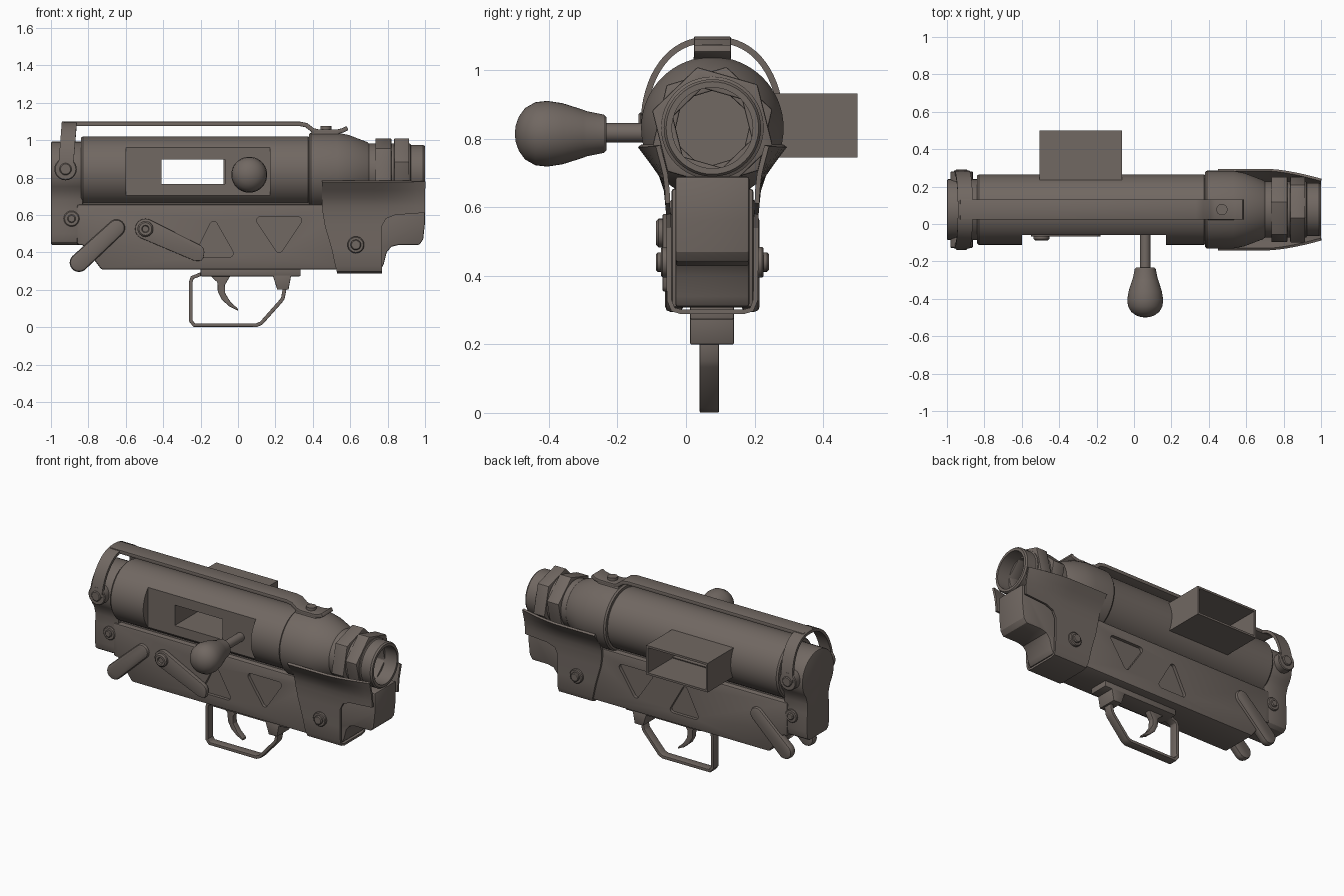
import bpy, bmesh, math
from mathutils import Vector
from mathutils.geometry import convex_hull_2d

if "Cube" in bpy.data.objects:
    bpy.data.objects.remove(bpy.data.objects["Cube"])

CY, CZ = 0.077, 0.832          # axis of the main tube
METAL = bpy.data.materials.new('dark_metal')
METAL.diffuse_color = (.165, .138, .122, 1)
METAL.use_nodes = True
METAL.node_tree.nodes["Principled BSDF"].inputs["Base Color"].default_value = METAL.diffuse_color


def smooth_shade(ob, angle=25):
    bpy.ops.object.select_all(action='DESELECT')
    ob.select_set(True)
    bpy.context.view_layer.objects.active = ob
    bpy.ops.object.shade_smooth_by_angle(angle=math.radians(angle))


def make(name, verts, faces, bevel=0, solid=0):
    bm = bmesh.new()
    vs = [bm.verts.new(v) for v in verts]
    for f in faces:
        bm.faces.new([vs[i] for i in f])
    bmesh.ops.remove_doubles(bm, verts=bm.verts, dist=1e-5)
    bmesh.ops.recalc_face_normals(bm, faces=bm.faces)
    me = bpy.data.meshes.new(name)
    bm.to_mesh(me)
    bm.free()
    me.materials.append(METAL)
    ob = bpy.data.objects.new(name, me)
    bpy.context.collection.objects.link(ob)
    bpy.context.view_layer.objects.active = ob
    if solid:
        m = ob.modifiers.new('thickness', 'SOLIDIFY')
        m.thickness, m.offset = solid, 0
        bpy.ops.object.modifier_apply(modifier=m.name)
    if bevel:
        m = ob.modifiers.new('bevel', 'BEVEL')
        m.width, m.segments, m.limit_method = bevel, 2, 'ANGLE'
        m.angle_limit = math.radians(40)
        bpy.ops.object.modifier_apply(modifier=m.name)
    smooth_shade(ob)
    return ob


def extrude(name, a, b, **kw):
    n = len(a)
    faces = [(i, (i + 1) % n, n + (i + 1) % n, n + i) for i in range(n)]
    return make(name, a + b, faces + [tuple(range(n)), tuple(range(n, 2 * n))], **kw)


def prism(name, pts, y0, y1, **kw):
    return extrude(name, [(x, y0, z) for x, z in pts], [(x, y1, z) for x, z in pts], **kw)


def box(name, x0, x1, y0, y1, z0, z1, **kw):
    return prism(name, [(x0, z0), (x1, z0), (x1, z1), (x0, z1)], y0, y1, **kw)


def lathe(name, prof, n=48, at=None, turn=0, **kw):
    """Spin (along, radius) points about the tube axis, or about y through at=(x, z)."""
    verts, faces, k = [], [], len(prof)
    for i in range(n):
        a = turn + 2 * math.pi * i / n
        for t, r in prof:
            c, s = r * math.cos(a), r * math.sin(a)
            verts.append((at[0] + c, t, at[1] + s) if at else (t, CY + c, CZ + s))
        for j in range(k - 1 if prof[0][1] == 0 else k):
            m, j2 = (i + 1) % n, (j + 1) % k
            faces.append((i * k + j, i * k + j2, m * k + j2, m * k + j))
    return make(name, verts, faces, **kw)


def sheet(name, rows, thick, **kw):
    k = len(rows[0])
    faces = [(i * k + j, i * k + j + 1, (i + 1) * k + j + 1, (i + 1) * k + j)
             for i in range(len(rows) - 1) for j in range(k - 1)]
    return make(name, [v for r in rows for v in r], faces, solid=thick, **kw)


def strip(name, path, half, thick, y=CY, **kw):
    return sheet(name, [[(x, y - half, z), (x, y + half, z)] for x, z in path], thick, **kw)


def disks(*ds):
    """Outline stretched round several discs (x, z, r)."""
    pts = [Vector((x + r * math.cos(a * math.pi / 12), z + r * math.sin(a * math.pi / 12)))
           for x, z, r in ds for a in range(24)]
    return [tuple(pts[i]) for i in convex_hull_2d(pts)]


def cut(ob, cutter):
    m = ob.modifiers.new('cut', 'BOOLEAN')
    m.operation, m.solver, m.object = 'DIFFERENCE', 'EXACT', cutter
    bpy.context.view_layer.objects.active = ob
    bpy.ops.object.modifier_apply(modifier=m.name)
    bpy.data.objects.remove(cutter)
    smooth_shade(ob)


# main tube with flat side panel and through window
tube = lathe('main_tube', [(-.84, 0), (-.84, .18), (-.83, .188), (.375, .188), (.385, .18), (.385, 0)], 64)
cut(tube, box('panel_cutter', -.6, .17, -.3, -.06, .5, 1.1))
cut(tube, box('window_cutter', -.41, -.07, -.3, .5, .765, .897))

# side feed port, open outwards
port = box('feed_port', -.505, -.065, .15, .5, .745, .933)
cut(port, box('port_cutter', -.492, -.078, .25, .6, .758, .92))
cut(port, box('port_window_cutter', -.41, -.078, 0, .6, .765, .897))

# front sleeve, thread rings, hex nuts and muzzle collar
lathe('front_sleeve', [(.38, 0), (.38, .2), (.39, .208), (.53, .208), (.59, .196), (.69, .158), (.7, .15), (.7, 0)], 64)
lathe('muzzle_collar', [(.69, .118), (.69, .15), (.92, .15), (.925, .142), (.99, .142), (1, .135), (1, .118)], 48)
for i, (x0, x1) in enumerate([(.735, .82), (.835, .915)]):
    lathe('hex_nut_%d' % (i + 1), [(x0, .12), (x0, .183), (x1, .183), (x1, .12)], 6,
          turn=math.radians(17 + 27 * i), bevel=.005)

# rear cap, keyhole cross-section
arc = [(.163 * math.cos(math.radians(a)), CZ + .16 * math.sin(math.radians(a))) for a in range(-40, 91, 10)]
half = [(.085, .44), (.108, .455), (.115, .5), (.112, .62), (.11, .68)] + arc
outline = half + [(-y, z) for y, z in reversed(half[:-1])]
extrude('rear_cap', [(-1, CY + y, z) for y, z in outline], [(-.83, CY + y, z) for y, z in outline], bevel=.008)

# lower receiver with triangular pockets on both sides
body = prism('lower_receiver', [(-.86, .655), (-.86, .44), (-.83, .44), (-.73, .308), (.6, .308), (.6, .655)],
             CY - .12, CY + .12, bevel=.01)
for s in (-1, 1):
    for tri in ([(-.13, .545, .02), (-.205, .395, .02), (-.045, .395, .02)],
                [(.22, .42, .02), (.12, .57, .02), (.32, .57, .02)]):
        cut(body, prism('pocket_cutter', disks(*tri), CY + s * .1, CY + s * .2))
box('receiver_neck', -.85, .7, CY - .085, CY + .085, .6, .72)

# front block inside the cover plate
prism('front_block', [(.46, .69), (.46, .31), (.765, .31), (.78, .34), (.795, .4), (.82, .43), (.86, .44),
                      (.97, .44), (.99, .47), (1, .56), (1, .69)], CY - .108, CY + .108, bevel=.008)

# U-shaped cover plate flaring out round the front of the tube
side = [(.09, .295, .53, .77), (.115, .302, .528, .77), (.126, .33, .52, .77), (.127, .42, .5, .77),
        (.127, .54, .465, .77), (.128, .58, .458, .79), (.13, .60, .455, .84), (.131, .612, .453, 1),
        (.135, .65, .45, 1), (.15, .695, .45, 1), (.178, .735, .45, 1), (.212, .78, .45, 1)]
rows = []
for s, part in ((-1, side[::-1]), (1, side)):
    for h, z, xa, xb in part:
        row = []
        for j in range(13):
            x = xa + (xb - xa) * j / 12
            pinch = max(0, (x - .72) / .28) ** 1.5
            row.append((x, CY + s * (h - pinch * max(0, h - .13) * .65), z))
        rows.append(row)
sheet('cover_plate', rows, .014)

# top strap, rear arch and screw
strip('top_strap', [(-.93, 1.087), (.33, 1.087), (.365, 1.08), (.4, 1.053), (.43, 1.045), (.53, 1.045),
                    (.56, 1.052), (.585, 1.065)], .054, .024, bevel=.004)
box('strap_foot', .39, .54, CY - .055, CY + .055, .99, 1.045, bevel=.008)
arch = []
for i in range(33):
    a = math.pi * i / 32
    z = .845 + .245 * math.sin(a)
    y = CY + math.copysign(.2 * abs(math.cos(a)) ** .85, math.cos(a))
    xc = -.922 + .02 * math.sin(a)
    arch.append([(xc - .04, y, z), (xc + .04, y, z)])
sheet('strap_arch', arch, .018)
bpy.ops.mesh.primitive_cylinder_add(radius=.03, depth=.03, vertices=24, location=(.47, CY, 1.06))
bpy.context.object.name = 'strap_screw'
bpy.context.object.data.materials.append(METAL)
smooth_shade(bpy.context.object)

# screws and pivots on both sides: x, z, radius, inner and outer offset
for s, label in ((-1, 'right'), (1, 'left')):
    for nm, x, z, r, y0, y1 in (('arch_pivot', -.922, .845, .06, .15, .205), ('arch_screw', -.922, .845, .032, .19, .215),
                                ('rear_screw', -.89, .58, .042, .1, .125), ('rear_screw_head', -.89, .58, .022, .12, .135),
                                ('front_washer', .63, .44, .045, .12, .15), ('front_screw', .63, .44, .028, .14, .165)):
        a, b = CY + s * y0, CY + s * y1
        lathe('%s_%s' % (nm, label), [(a, 0), (a, r), (b - s * .005, r), (b, r - .005), (b, 0)], 24, at=(x, z))
    # angled rear levers
    prism('rear_lever_' + label, disks((-.65, .53, .046), (-.85, .345, .05)),
          CY + s * .085, CY + s * .138, bevel=.015)

# selector lever
prism('selector_lever', disks((-.495, .525, .055), (-.225, .4, .045), (-.205, .375, .02)), -.068, -.04, bevel=.003)
lathe('selector_boss', [(-.04, 0), (-.04, .042), (-.08, .042), (-.088, .034), (-.088, .02), (-.08, .016), (-.08, 0)],
      24, at=(-.495, .525))

# cocking handle with pear-shaped knob
lathe('handle_shaft', [(.05, 0), (.05, .028), (-.26, .028), (-.26, 0)], 24, at=(.06, .818))
lathe('handle_knob', [(-.232, 0), (-.232, .048), (-.24, .056), (-.29, .066), (-.3, .07), (-.36, .089), (-.405, .096),
                      (-.44, .092), (-.47, .075), (-.488, .05), (-.497, .025), (-.5, 0)], 40, at=(.06, .815))

# trigger group
GY = .068
box('trigger_plate', -.2, .335, .012, .14, .272, .32, bevel=.006)
prism('guard_mount', [(.185, .28), (.21, .2), (.27, .2), (.285, .28)], .012, .14, bevel=.004)
strip('trigger_guard', [(-.16, .283), (-.2, .283), (-.245, .265), (-.253, .24), (-.253, .035), (-.235, .011),
                        (.1, .011), (.125, .022), (.23, .14), (.24, .155), (.25, .21)], .028, .02, y=GY, bevel=.003)
prism('trigger', [(-.16, .285), (-.11, .24), (-.108, .19), (-.085, .145), (-.045, .11), (0, .088), (-.002, .1),
                  (-.04, .135), (-.068, .18), (-.07, .225), (-.035, .285)], GY - .02, GY + .02, bevel=.004)
